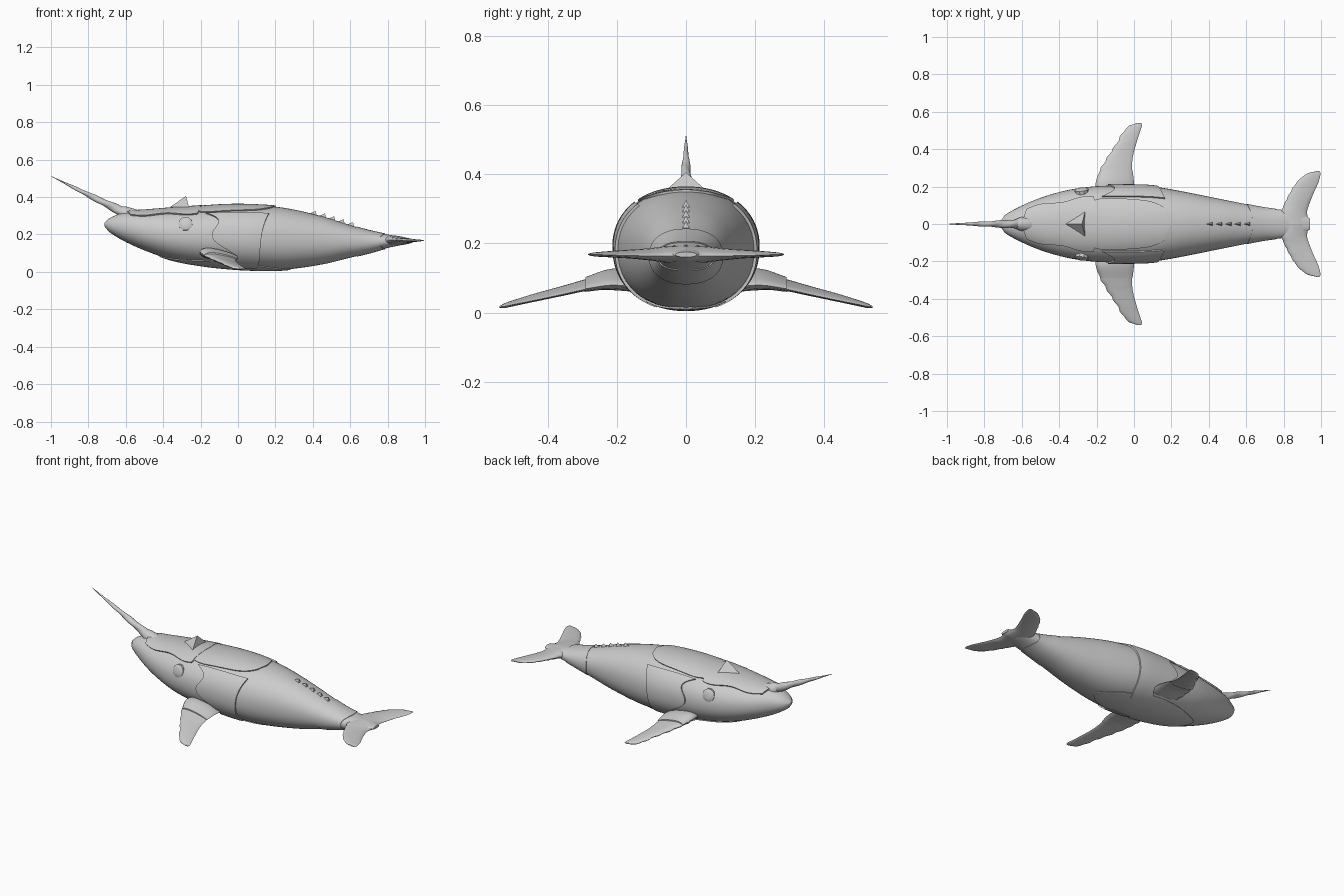
import bpy, bmesh, math
from mathutils import Vector

if "Cube" in bpy.data.objects:
    bpy.data.objects.remove(bpy.data.objects["Cube"])

grey = bpy.data.materials.new("plain grey")
grey.use_nodes = True
GREY = (0.6, 0.6, 0.6, 1)
grey.diffuse_color = GREY
grey.node_tree.nodes["Principled BSDF"].inputs["Base Color"].default_value = GREY


def make(name, verts, faces, angle=35):
    mesh = bpy.data.meshes.new(name)
    mesh.from_pydata([tuple(v) for v in verts], [], faces)
    bm = bmesh.new()
    bm.from_mesh(mesh)
    bmesh.ops.remove_doubles(bm, verts=bm.verts, dist=1e-5)
    bmesh.ops.recalc_face_normals(bm, faces=bm.faces)
    bm.to_mesh(mesh)
    bm.free()
    mesh.materials.append(grey)
    ob = bpy.data.objects.new(name, mesh)
    bpy.context.collection.objects.link(ob)
    bpy.ops.object.select_all(action="DESELECT")
    bpy.context.view_layer.objects.active = ob
    ob.select_set(True)
    bpy.ops.object.shade_smooth_by_angle(angle=math.radians(angle))
    return ob


def loft(name, rings, angle=35):
    """Skin closed rings of equal length and cap both ends."""
    n = len(rings[0])
    verts = [p for r in rings for p in r]
    faces = [(i * n + j, i * n + (j + 1) % n, (i + 1) * n + (j + 1) % n, (i + 1) * n + j)
             for i in range(len(rings) - 1) for j in range(n)]
    faces += [tuple(range(n)), tuple(range(len(verts) - n, len(verts)))]
    return make(name, verts, faces, angle)


def sample(table, x):
    """Smooth interpolation of table rows keyed by their first value."""
    x = min(max(x, table[0][0]), table[-1][0])
    i = max(k for k in range(len(table) - 1) if table[k][0] <= x)
    a, b = table[i], table[i + 1]
    p, q = table[max(i - 1, 0)], table[min(i + 2, len(table) - 1)]
    d = b[0] - a[0]
    t = (x - a[0]) / d
    out = []
    for c in range(1, len(a)):
        m0 = (b[c] - p[c]) / (b[0] - p[0]) * d
        m1 = (q[c] - a[c]) / (q[0] - a[0]) * d
        out.append((2 * t**3 - 3 * t**2 + 1) * a[c] + (t**3 - 2 * t**2 + t) * m0
                   + (3 * t**2 - 2 * t**3) * b[c] + (t**3 - t**2) * m1)
    return out


# Body stations: x, top, bottom, half width
BODY = [(-.715, .262, .245, .012), (-.70, .28, .222, .04), (-.62, .315, .17, .088),
        (-.5, .325, .115, .14), (-.35, .337, .063, .182), (-.2, .348, .035, .202),
        (-.05, .357, .018, .205), (.1, .355, .01, .2), (.25, .342, .012, .176),
        (.45, .297, .04, .136), (.6, .25, .076, .106), (.7, .222, .1, .087),
        (.8, .2, .128, .074), (.88, .186, .145, .058), (.94, .175, .16, .03)]


def skin(x, a, off=0.0):
    """Point on the body at angle a from the top, pushed out by off."""
    top, bot, w = sample(BODY, x)
    s, c = math.sin(a), math.cos(a)
    e = 0.92
    y = (w + off) * math.copysign(abs(s)**e, s)
    z = (top + bot) / 2 + ((top - bot) / 2 + off) * math.copysign(abs(c)**e, c)
    return Vector((x, y, z))


xs = [-.715 + 1.655 * i / 70 for i in range(71)]
loft("body", [[skin(x, math.tau * j / 48) for j in range(48)] for x in xs])


def plate(name, where, off=.006, nu=28, nv=24):
    """Raised armour plate; where(u, v) gives station and angle."""
    verts, faces = [], []
    for i in range(nu + 1):
        for j in range(nv + 1):
            u = min(max((i - 1) / (nu - 2), 0), 1)
            v = min(max((j - 1) / (nv - 2), 0), 1)
            edge = i in (0, nu) or j in (0, nv)
            x, a = where(u, v)
            verts.append(skin(x, a, -.008 if edge else off))
    for i in range(nu):
        for j in range(nv):
            k = i * (nv + 1) + j
            faces.append((k, k + 1, k + nv + 2, k + nv + 1))
    return make(name, verts, faces)


def helmet(u, v):
    return -.6 + .41 * u - .05 * abs(2 * v - 1) * (u - .5), (2 * v - 1) * (.72 + .06 * math.sin(9 * u))


def back_shell(u, v):
    half = .72 * (max(0, 1 - (2 * u - 1)**4))**.5
    return -.28 + .48 * u, (2 * v - 1) * (half * (1 - .25 * u) + .03)


def belly(u, v):
    half = .08 + .62 * math.sin(math.pi * u)**.7
    return -.42 + .7 * u, math.pi + (2 * v - 1) * half


def tail_cuff(u, v):
    a = math.tau * v
    return .62 + .015 * math.cos(2 * a) + u * .15, a


plate("helmet", helmet, .009)
plate("back_shell", back_shell, .007)
plate("belly_plate", belly, .005)
plate("tail_cuff", tail_cuff, .003, 12, 40)

# Wavy collar wrapping each flank
for side, label in ((1, "left"), (-1, "right")):
    def collar(u, v):
        front = -.17 + .17 * v + .04 * math.sin(11 * v)
        rear = .165 - .04 * math.sin(math.pi * v) - .07 * v**4
        return front + (rear - front) * u, side * (.75 + 2.0 * v)
    plate(label + "_collar", collar, .008, 16, 32)

# Fin rows: span, leading x, trailing x, height, thickness, tilt
FIN = [(.15, -.2, .0, .085, .05, .012), (.22, -.2, -.005, .087, .044, .012),
       (.28, -.185, -.012, .079, .03, .01), (.36, -.14, -.006, .06, .024, .008),
       (.44, -.088, .015, .041, .02, .006), (.5, -.052, .034, .026, .016, .003),
       (.53, -.015, .044, .018, .012, .001), (.54, .015, .04, .016, .005, 0)]
COLLAR = [(.16, -.2, .0, .09, .056, .014), (.22, -.205, .0, .093, .052, .014),
          (.29, -.18, -.008, .079, .038, .01)]
FLUKE = [(0, .78, .94, .167, .05, .004), (.06, .785, .925, .167, .044, .004),
         (.1, .8, .935, .167, .034, .004), (.16, .83, .958, .168, .024, .003),
         (.22, .868, .985, .168, .017, .002), (.26, .91, .996, .168, .012, 0),
         (.278, .95, .997, .168, .007, 0), (.284, .982, .992, .168, .003, 0)]


def blade(name, rows, side, ripple=0.0, steps=26):
    rings = []
    for i in range(steps + 1):
        y = rows[0][0] + (rows[-1][0] - rows[0][0]) * i / steps
        lead, trail, z, thick, tilt = sample(rows, y)
        lead += ripple * math.sin(i * 1.7)
        ring = []
        for j in range(16):
            a = math.tau * j / 16
            c = math.cos(a)
            px = (lead + trail) / 2 - c * (trail - lead) / 2
            pz = z + tilt * c + thick / 2 * math.sin(a) * (1 + .35 * c)
            ring.append((px, side * y, pz))
        rings.append(ring)
    return loft(name, rings, 50)


for side, label in ((1, "left"), (-1, "right")):
    blade(label + "_fin", FIN, side, .004)
    blade(label + "_fin_sleeve", COLLAR, side, 0, 10)
    blade(label + "_fluke", FLUKE, side, .002)

    # Eye: low dome on a disc lying on the flank
    centre = skin(-.28, side * 1.17)
    normal = Vector((-.12, side, .25)).normalized()
    turn = normal.to_track_quat("Z", "Y")
    profile = ((.038, -.02), (.038, .004), (.03, .009), (.016, .012))
    loft(label + "_eye", [[centre + turn @ Vector((r * math.cos(math.tau * k / 10),
                          r * math.sin(math.tau * k / 10), h)) for k in range(10)]
                          for r, h in profile], 25)

# Tusk: tapering, twisted and slightly lobed
base, tip = Vector((-.575, 0, .30)), Vector((-1, 0, .512))
turn = (tip - base).to_track_quat("Z", "Y")
rings = []
for i in range(41):
    t = i / 40
    ring = []
    for k in range(20):
        a = math.tau * k / 20
        r = (.027 * (1 - t) + .0006) * (1 + .1 * math.sin(2 * a + 24 * t))
        ring.append(base.lerp(tip, t) + turn @ Vector((r * math.cos(a), r * math.sin(a), 0)))
    rings.append(ring)
loft("tusk", rings)

# Raised socket round the tusk
loft("tusk_socket", [[base.lerp(tip, t) + turn @ Vector((r * math.cos(math.tau * k / 12),
     r * math.sin(math.tau * k / 12), 0)) for k in range(12)]
     for t, r in ((-.12, .05), (.0, .042), (.1, .033), (.13, .025))])


def spike(name, front, peak_x, back, width, rise):
    """Backswept wedge standing on the spine."""
    f, b = skin(front, 0), skin(back, 0)
    drop = Vector((0, 0, .012))
    wide = Vector((0, width, 0))
    peak = Vector((peak_x, 0, skin(peak_x, 0).z + rise))
    verts = [f - drop, b - drop * 2 + wide, b - drop * 2 - wide, peak]
    make(name, verts, [(0, 1, 3), (1, 2, 3), (2, 0, 3), (0, 2, 1)], 20)


spike("head_crest", -.4, -.278, -.255, .095, .063)
for n in range(5):
    x = .37 + .05 * n
    spike("spine_ridge_%d" % (n + 1), x, x + .045, x + .056, .022, .02)
